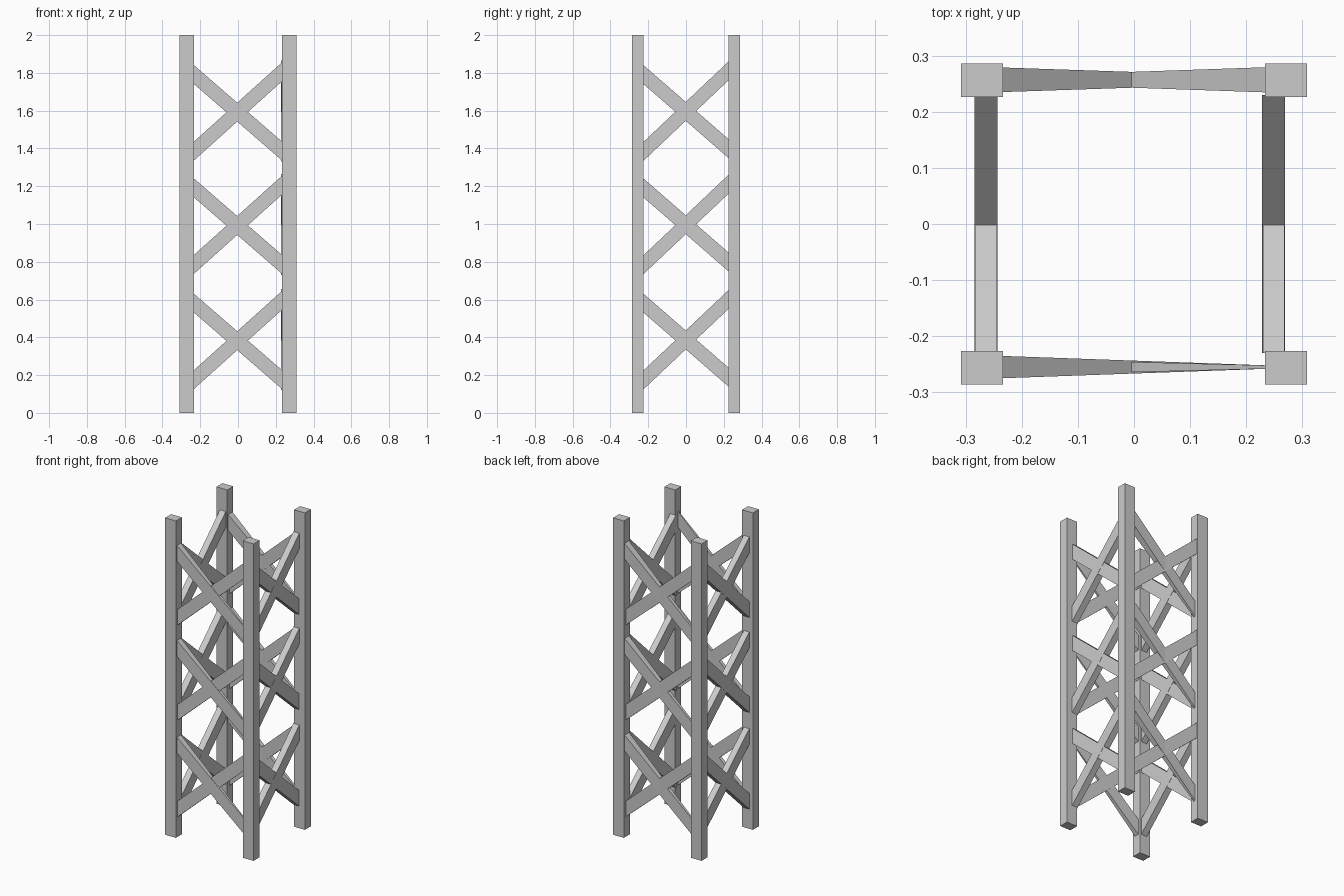
import bpy, bmesh

if "Cube" in bpy.data.objects:
    bpy.data.objects.remove(bpy.data.objects["Cube"])

FACES = [(0, 1, 2, 3), (7, 6, 5, 4), (0, 4, 5, 1), (1, 5, 6, 2), (2, 6, 7, 3), (3, 7, 4, 0)]


def solid(name, rings):
    """Closed block lofted between two four-point end sections."""
    bm = bmesh.new()
    v = [bm.verts.new(p) for ring in rings for p in ring]
    for f in FACES:
        bm.faces.new([v[i] for i in f])
    bmesh.ops.recalc_face_normals(bm, faces=bm.faces)
    mesh = bpy.data.meshes.new(name)
    bm.to_mesh(mesh)
    bm.free()
    obj = bpy.data.objects.new(name, mesh)
    bpy.context.collection.objects.link(obj)
    return obj


def brace(name, axis, offset, half, z0, z1, t0, t1, height=0.1):
    """Flat bar with upright cut ends, running along axis from -half to +half."""
    rings = []
    for a, z, t in ((-half, z0, t0), (half, z1, t1)):
        ring = []
        for s, h in ((-1, -1), (1, -1), (1, 1), (-1, 1)):
            d = offset + s * t / 2
            zz = z + h * height / 2
            ring.append((a, d, zz) if axis == 'x' else (d, a, zz))
        rings.append(ring)
    return solid(name, rings)


# Four corner posts
for sx in (-1, 1):
    for sy in (-1, 1):
        cx, cy = sx * 0.271, sy * 0.256
        rings = [[(cx + i * 0.0375, cy + j * 0.03, z)
                  for i, j in ((-1, -1), (1, -1), (1, 1), (-1, 1))] for z in (0, 2)]
        solid(f"post_{'right' if sx > 0 else 'left'}_{'back' if sy > 0 else 'front'}", rings)

# Crossed braces: three tiers on all four sides
for n, zc in enumerate((0.385, 0.995, 1.595), 1):
    # front pair thins out towards the right
    brace(f"front_brace_rising_{n}", 'x', -0.255, 0.238, zc - 0.213, zc + 0.215, 0.03, 0.006)
    brace(f"front_brace_falling_{n}", 'x', -0.255, 0.238, zc + 0.2, zc - 0.213, 0.04, 0.006)
    # back pair thins out towards the low ends
    brace(f"back_brace_rising_{n}", 'x', 0.257, 0.238, zc - 0.213, zc + 0.215, 0.012, 0.045)
    brace(f"back_brace_falling_{n}", 'x', 0.257, 0.238, zc + 0.2, zc - 0.213, 0.044, 0.012)
    # side pairs keep an even thickness
    for side, x in (("left", -0.264), ("right", 0.249)):
        brace(f"{side}_brace_rising_{n}", 'y', x, 0.23, zc - 0.215, zc + 0.22, 0.041, 0.041)
        brace(f"{side}_brace_falling_{n}", 'y', x, 0.23, zc + 0.2, zc - 0.2, 0.039, 0.039)
